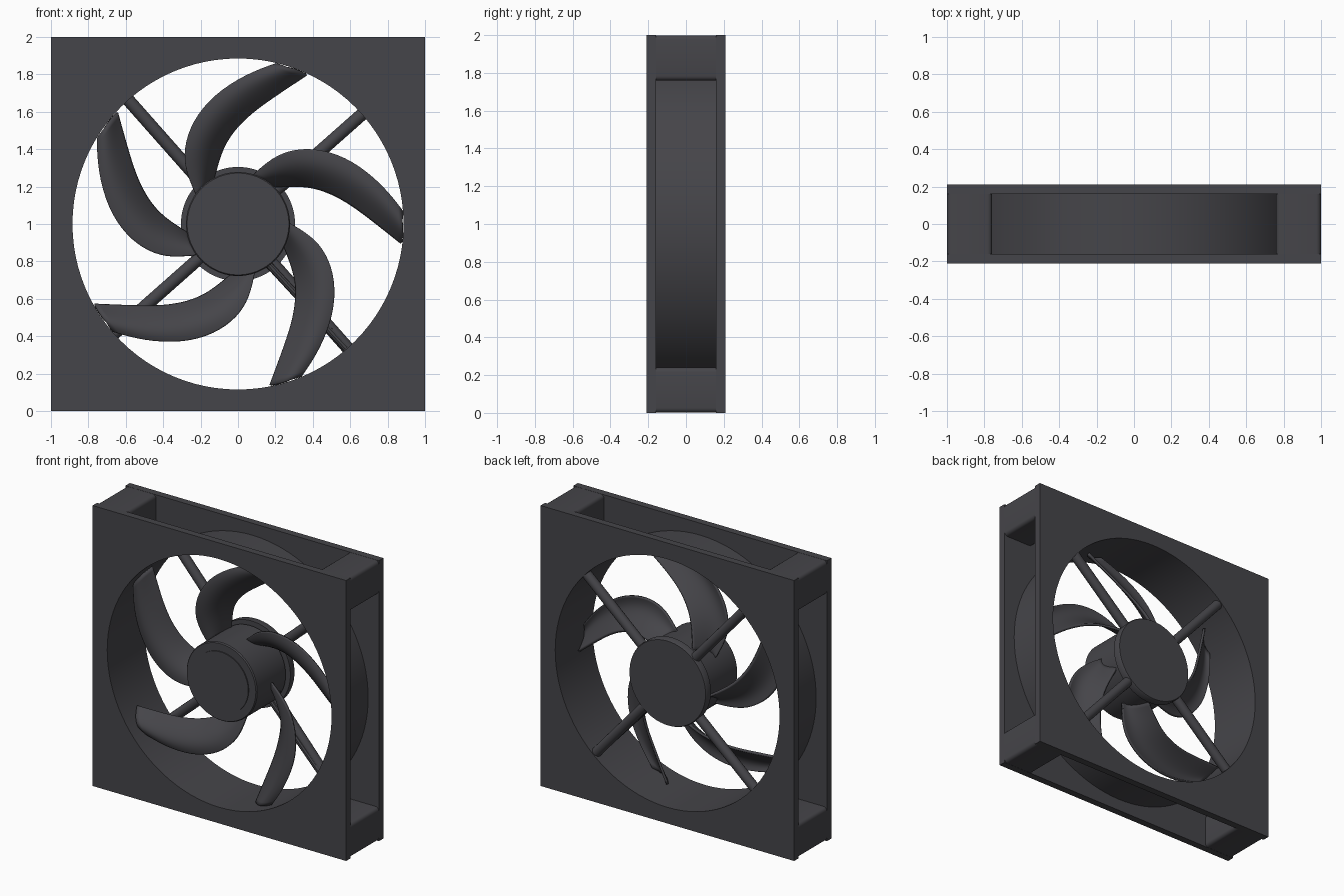
import bpy, bmesh, math
from mathutils import Vector

if "Cube" in bpy.data.objects:
    bpy.data.objects.remove(bpy.data.objects["Cube"])

CENTER = Vector((0, 0, 1))
BORE = 0.885

plastic = bpy.data.materials.new("charcoal_plastic")
plastic.use_nodes = True
COLOR = (0.06, 0.059, 0.067, 1)
plastic.diffuse_color = COLOR
plastic.node_tree.nodes["Principled BSDF"].inputs["Base Color"].default_value = COLOR


def finish(name, bm, smooth=True):
    """Turn a bmesh into an object placed on the fan axis."""
    bmesh.ops.recalc_face_normals(bm, faces=bm.faces)
    mesh = bpy.data.meshes.new(name)
    bm.to_mesh(mesh)
    bm.free()
    mesh.materials.append(plastic)
    ob = bpy.data.objects.new(name, mesh)
    ob.location = CENTER
    bpy.context.collection.objects.link(ob)
    if smooth:
        bpy.ops.object.select_all(action="DESELECT")
        bpy.context.view_layer.objects.active = ob
        ob.select_set(True)
        bpy.ops.object.shade_smooth_by_angle(angle=math.radians(35))
    return ob


def polar(r, degrees, y):
    a = math.radians(degrees)
    return Vector((r * math.cos(a), y, r * math.sin(a)))


def loft(name, profile, closed, steps=96):
    """Sweep (radius, y) points around the axis; radius 'square' follows the frame edge."""
    bm = bmesh.new()
    loops = []
    for r, y in profile:
        loop = []
        for i in range(steps):
            p = polar(1, 360 * i / steps, 0)
            k = 1 / max(abs(p.x), abs(p.z)) if r == "square" else r
            loop.append(bm.verts.new((p.x * k, y, p.z * k)))
        loops.append(loop)
    pairs = list(zip(loops, loops[1:]))
    if closed:
        pairs.append((loops[-1], loops[0]))
    else:
        bm.faces.new(loops[0])
        bm.faces.new(loops[-1])
    for a, b in pairs:
        for i in range(steps):
            j = (i + 1) % steps
            bm.faces.new((a[i], a[j], b[j], b[i]))
    return finish(name, bm)


def rod(name, start, end, radius, sides=16):
    bm = bmesh.new()
    axis = end - start
    bmesh.ops.create_cone(bm, cap_ends=True, segments=sides, radius1=radius,
                          radius2=radius, depth=axis.length)
    bm.transform(axis.to_track_quat("Z", "Y").to_matrix().to_4x4())
    bmesh.ops.translate(bm, verts=bm.verts, vec=(start + end) / 2)
    return finish(name, bm)


# Frame: two square plates joined by a round duct
for name, y0, y1 in (("front_plate", -0.21, -0.16), ("back_plate", 0.16, 0.21)):
    loft(name, [(BORE, y0), ("square", y0), ("square", y1), (BORE, y1)], True)
loft("duct_ring", [(BORE, -0.165), (0.915, -0.165), (0.915, 0.165), (BORE, 0.165)], True)

# Corner blocks with rounded long edges
for sx in (-1, 1):
    for sz in (-1, 1):
        bm = bmesh.new()
        bmesh.ops.create_cube(bm, size=1)
        bmesh.ops.scale(bm, verts=bm.verts, vec=(0.24, 0.33, 0.24))
        bmesh.ops.translate(bm, verts=bm.verts, vec=(sx * 0.879, 0, sz * 0.879))
        long_edges = [e for e in bm.edges
                      if abs(e.verts[0].co.y - e.verts[1].co.y) > 0.1]
        bmesh.ops.bevel(bm, geom=long_edges, offset=0.025, segments=4,
                        profile=0.5, affect="EDGES")
        finish("corner_block", bm)

# Rotor hub with a slightly raised cap, and the motor mount behind it
loft("rotor_hub", [(0.217, -0.195), (0.217, -0.188), (0.272, -0.188),
                   (0.278, -0.18), (0.278, 0.14)], False)
loft("motor_mount", [(0.265, 0.13), (0.265, 0.155), (0.305, 0.155),
                     (0.305, 0.2), (0.3, 0.208)], False)

# Struts holding the motor mount, and the cable along one of them
for k in range(4):
    a = 41.5 + 90 * k
    rod("strut", polar(0.25, a, 0.17), polar(0.895, a, 0.17), 0.034)
rod("cable", polar(0.26, 307, 0.14), polar(0.88, 311, 0.15), 0.02, 10)

# Swept blades: radius, leading angle, trailing angle, leading y, trailing y
SECTIONS = [
    (0.26, 147, 122, -0.01, 0.12),
    (0.40, 135, 104, -0.05, 0.07),
    (0.50, 125.5, 93.5, -0.07, 0.03),
    (0.60, 114, 83.5, -0.08, 0.0),
    (0.70, 101, 75, -0.09, -0.02),
    (0.80, 87, 69, -0.1, -0.03),
    (0.88, 76.5, 65.4, -0.1, -0.04),
]
CHORD = 6
for k in range(5):
    bm = bmesh.new()
    rows = []
    for r, lead, trail, y_lead, y_trail in SECTIONS:
        row = []
        for i in range(CHORD + 1):
            t = i / CHORD
            camber = 0.045 * math.sin(math.pi * t)
            y = y_lead + (y_trail - y_lead) * t - camber
            row.append(bm.verts.new(polar(r, lead + (trail - lead) * t - 72 * k, y)))
        rows.append(row)
    for a, b in zip(rows, rows[1:]):
        for i in range(CHORD):
            bm.faces.new((a[i], a[i + 1], b[i + 1], b[i]))
    blade = finish("blade", bm)
    sub = blade.modifiers.new("smooth_sweep", "SUBSURF")
    sub.levels = sub.render_levels = 2
    sub.boundary_smooth = "PRESERVE_CORNERS"
    shell = blade.modifiers.new("thickness", "SOLIDIFY")
    shell.thickness = 0.016
    shell.offset = 0
